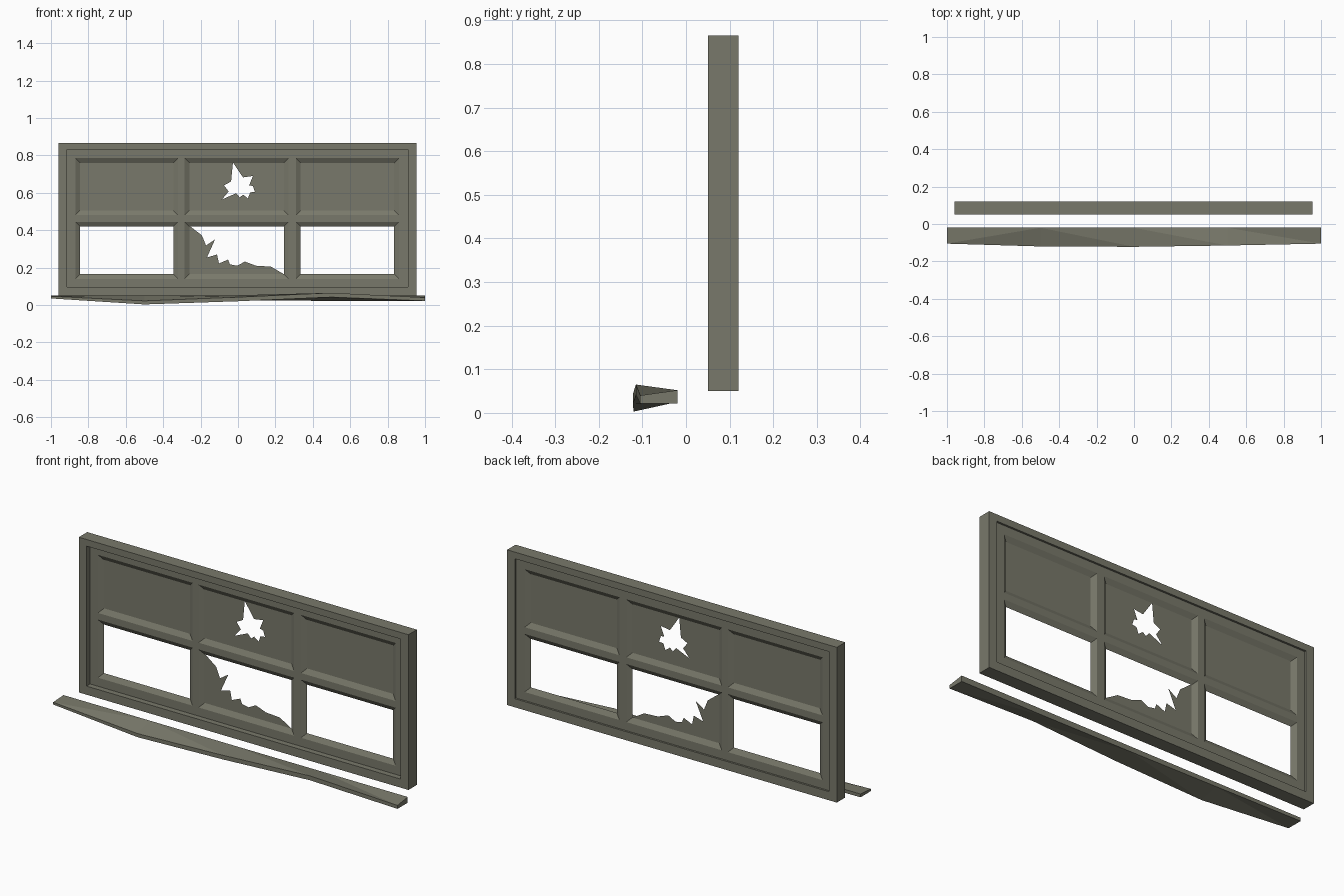
import bpy
import bmesh

if "Cube" in bpy.data.objects:
    bpy.data.objects.remove(bpy.data.objects["Cube"])

# One weathered paint colour
paint = bpy.data.materials.new("grey_olive_paint")
paint.use_nodes = True
COLOUR = (0.19, 0.19, 0.145, 1)
paint.diffuse_color = COLOUR
paint.node_tree.nodes["Principled BSDF"].inputs["Base Color"].default_value = COLOUR


def finish(name, bm):
    bmesh.ops.remove_doubles(bm, verts=bm.verts, dist=0.0005)
    bmesh.ops.recalc_face_normals(bm, faces=bm.faces)
    mesh = bpy.data.meshes.new(name)
    bm.to_mesh(mesh)
    bm.free()
    mesh.materials.append(paint)
    obj = bpy.data.objects.new(name, mesh)
    bpy.context.collection.objects.link(obj)
    return obj


def rect(x0, x1, z0, z1, y):
    return [(x0, y, z0), (x1, y, z0), (x1, y, z1), (x0, y, z1)]


def bridge(bm, a, b):
    """Join two closed loops of points with quads."""
    for i in range(len(a)):
        j = (i + 1) % len(a)
        bm.faces.new([bm.verts.new(p) for p in (a[i], a[j], b[j], b[i])])


def lattice(name, xs, zs, front, back, inset):
    """Slab with an opening in every odd cell, its edges sloping in to mid depth."""
    bm = bmesh.new()
    mid = (front + back) / 2
    for y in (front, back):
        for i in range(len(xs) - 1):
            for k in range(len(zs) - 1):
                x0, x1, z0, z1 = xs[i], xs[i + 1], zs[k], zs[k + 1]
                outer = rect(x0, x1, z0, z1, y)
                if i % 2 and k % 2:
                    bridge(bm, outer, rect(x0 + inset, x1 - inset,
                                           z0 + inset, z1 - inset, mid))
                else:
                    bm.faces.new([bm.verts.new(p) for p in outer])
    ends = (xs[0], xs[-1], zs[0], zs[-1])
    bridge(bm, rect(*ends, front), rect(*ends, back))
    return finish(name, bm)


def pane(name, outline, hole=()):
    """Thin sheet of glass, optionally with a broken hole."""
    bm = bmesh.new()
    for loop in filter(None, (outline, hole)):
        vs = [bm.verts.new((x, GLASS_Y, z)) for x, z in loop]
        for i, v in enumerate(vs):
            bm.edges.new((v, vs[(i + 1) % len(vs)]))
    bmesh.ops.triangle_fill(bm, edges=bm.edges[:], use_beauty=True,
                            normal=(0, -1, 0))
    return finish(name, bm)


# Outer frame and the recessed sash with six openings
GLASS_Y = 0.095
INSET = 0.025
XS = [-0.915, -0.87, -0.32, -0.285, 0.27, 0.31, 0.86, 0.91]
ZS = [0.095, 0.14, 0.445, 0.48, 0.785, 0.83]
lattice("outer_frame", [-0.96, XS[0], XS[-1], 0.955],
        [0.05, ZS[0], ZS[-1], 0.865], 0.05, 0.12, 0)
lattice("sash", XS, ZS, 0.08, 0.11, INSET)

# Upper panes, the middle one with a star-shaped break
star = [(-.027, .762), (.027, .682), (.08, .69), (.06, .64), (.08, .636),
        (.09, .605), (.065, .602), (.053, .57), (.027, .59), (.01, .575),
        (-.01, .597), (-.086, .564), (-.05, .607), (-.075, .64), (-.037, .66)]
for i, side in ((1, "right"), (3, "middle"), (5, "left")):
    corners = rect(XS[i] + INSET, XS[i + 1] - INSET,
                   ZS[3] + INSET, ZS[4] - INSET, 0)
    pane("upper_pane_" + side, [(x, z) for x, y, z in corners],
         star if side == "middle" else ())

# Jagged remains of the lower middle pane
pane("lower_pane_shard",
     [(-.26, .165), (.245, .165), (.176, .205), (.096, .21), (.037, .232),
      (-.005, .21), (-.043, .217), (-.053, .243), (-.102, .222), (-.112, .27),
      (-.166, .254), (-.123, .35), (-.171, .318), (-.193, .372),
      (-.255, .42), (-.26, .42)])

# Warped sill: x, front y, front bottom, front top, back bottom
bm = bmesh.new()
sections = []
for x, y, low, high, back in ((-1, -.105, .035, .047, .035),
                              (-.5, -.12, .003, .022, .03),
                              (0, -.122, .02, .042, .025),
                              (.5, -.115, .042, .065, .022),
                              (1, -.105, .022, .04, .022)):
    sections.append([(x, y, low), (x, y, high), (x, -.02, .052), (x, -.02, back)])
for a, b in zip(sections, sections[1:]):
    bridge(bm, a, b)
for end in (sections[0], sections[-1]):
    bm.faces.new([bm.verts.new(p) for p in end])
bmesh.ops.triangulate(bm, faces=bm.faces[:])
finish("warped_sill", bm)
